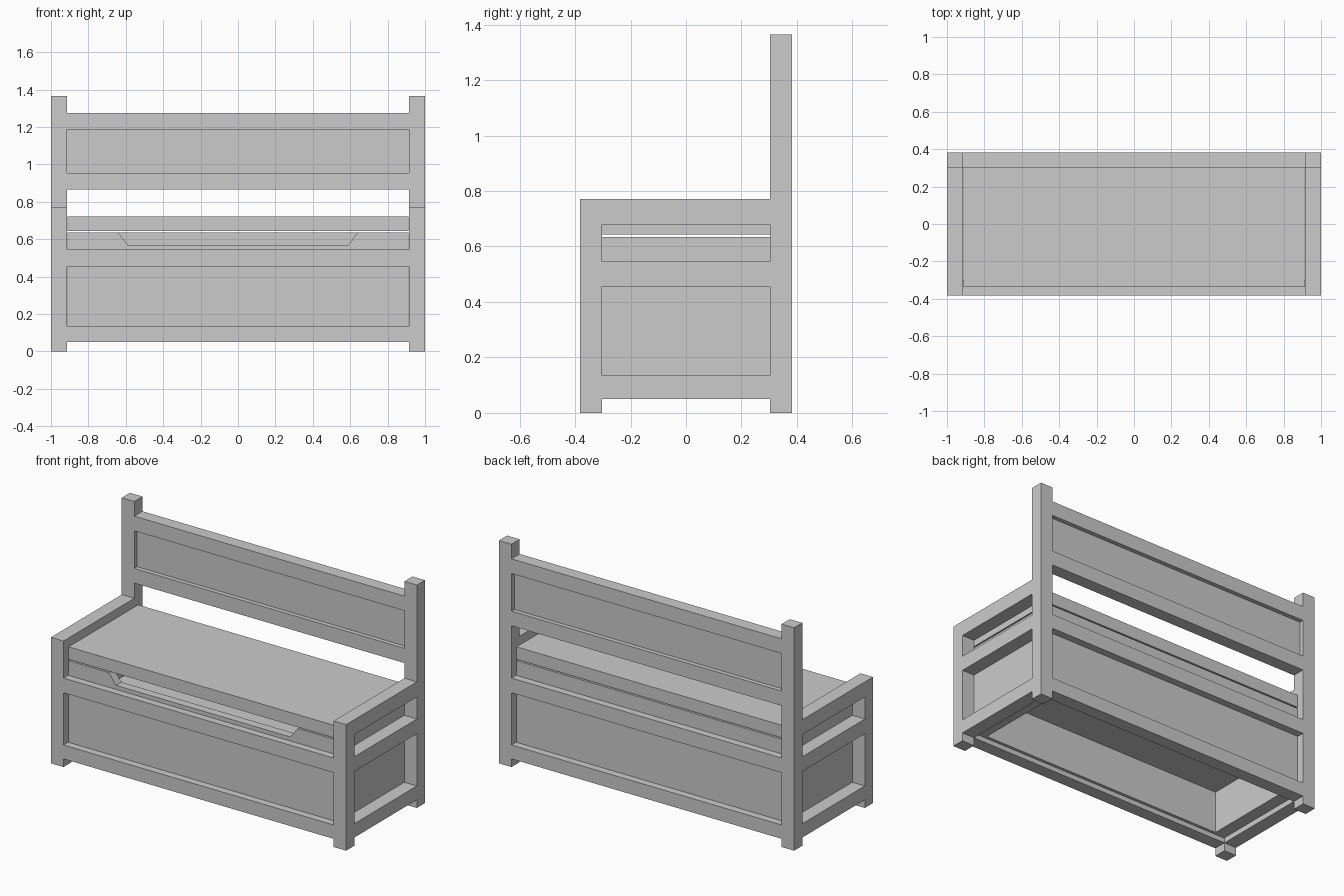
import bpy, bmesh

if "Cube" in bpy.data.objects:
    bpy.data.objects.remove(bpy.data.objects["Cube"])


def prism(name, profile, y0, y1):
    """Extrude an x-z outline from y0 to y1."""
    bm = bmesh.new()
    face = bm.faces.new([bm.verts.new((x, y0, z)) for x, z in profile])
    new = bmesh.ops.extrude_face_region(bm, geom=[face])["geom"]
    moved = [v for v in new if isinstance(v, bmesh.types.BMVert)]
    bmesh.ops.translate(bm, verts=moved, vec=(0, y1 - y0, 0))
    bmesh.ops.recalc_face_normals(bm, faces=bm.faces)
    mesh = bpy.data.meshes.new(name)
    bm.to_mesh(mesh)
    bm.free()
    obj = bpy.data.objects.new(name, mesh)
    bpy.context.collection.objects.link(obj)
    return obj


def box(name, x, y, z):
    """Box from (min, max) pairs."""
    return prism(name, [(x[0], z[0]), (x[1], z[0]), (x[1], z[1]), (x[0], z[1])], *y)


PX, PY = 0.915, 0.303            # inner faces of the posts
OX, OY = 1.0, 0.382              # outer faces of the posts
CX, CY = 0.912, 0.337            # outer faces of the chest and seat
IX, IY = 0.835, 0.285            # inner faces of the chest
LOW, MID, ARM = (0.05, 0.135), (0.455, 0.545), (0.68, 0.772)
CHEST = (0.08, 0.635)

# Posts, side rails, armrests and chest ends, left and right
for side, s in (("left", -1), ("right", 1)):
    px = sorted((s * PX, s * OX))
    box(f"{side}_front_post", px, (-OY, -PY), (0, ARM[1]))
    box(f"{side}_back_post", px, (PY, OY), (0, 1.365))
    box(f"{side}_lower_rail", px, (-PY, PY), LOW)
    box(f"{side}_middle_rail", px, (-PY, PY), MID)
    box(f"{side}_armrest", px, (-PY, PY), ARM)
    box(f"{side}_chest_end", sorted((s * IX, s * CX)), (-IY, IY), CHEST)

# Front and back rails
for side, s in (("front", -1), ("back", 1)):
    py = sorted((s * PY, s * OY))
    box(f"{side}_lower_rail", (-PX, PX), py, LOW)
    box(f"{side}_middle_rail", (-PX, PX), py, MID)

# Chest front with hand-hold notch, plain back, and floor
notch = [(0.64, CHEST[1]), (0.59, 0.57), (-0.59, 0.57), (-0.64, CHEST[1])]
prism("chest_front",
      [(-CX, CHEST[0]), (CX, CHEST[0]), (CX, CHEST[1])] + notch + [(-CX, CHEST[1])],
      -CY, -IY)
box("chest_back", (-CX, CX), (IY, CY), CHEST)
box("chest_floor", (-IX, IX), (-IY, IY), (0.34, 0.40))

# Seat lid, floating just above the chest
box("seat", (-CX, CX), (-CY, CY), (0.643, 0.72))

# Backrest frame and recessed panel
box("backrest_lower_rail", (-PX, PX), (PY, OY), (0.865, 0.955))
box("backrest_upper_rail", (-PX, PX), (PY, OY), (1.185, 1.275))
box("backrest_panel", (-PX, PX), (0.33, 0.355), (0.955, 1.185))
